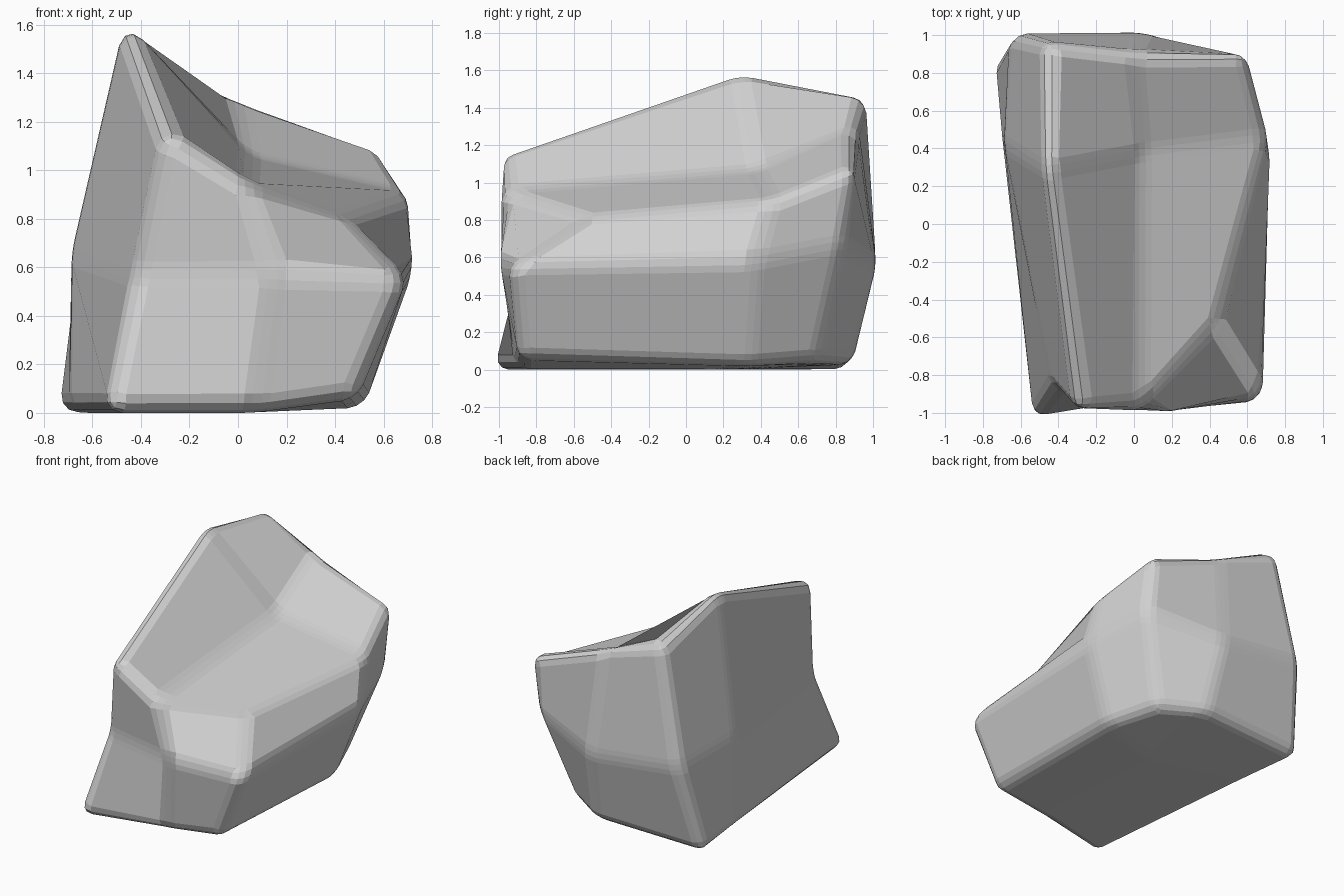
import bpy
import bmesh

cube = bpy.data.objects.get("Cube")
if cube:
    bpy.data.objects.remove(cube, do_unlink=True)

# Corner positions of the boulder: each row runs left side (-x) to right side (+x)
BOTTOM = {
    "front": [(-.55, -1.05, 0), (.07, -.9, 0), (.49, -.9, .06)],
    "middle": [(-.69, .4, 0), (0, .2, 0), (.52, .33, .02)],
    "back": [(-.75, .86, 0), (.1, .89, .03), (.38, .7, .05)],
}
WAIST = {
    "front": [(-.43, -.86, .57), (.15, -1, .57), (.7, -.94, .56)],
    "middle": [(-.69, .42, .66), (0, 0, .6), (.72, .37, .58)],
    "back": [(-.65, 1.01, .64), (.05, 1.02, .56), (.59, .84, .67)],
}
TOP = {
    "front": [(-.31, -1, 1.17), (.04, -.97, .96), (.43, -.52, .8)],
    "middle": [(-.465, .28, 1.63), (.04, .38, 1.06), (.71, .46, .91)],
    "back": [(-.48, .97, 1.47), (0, .91, 1.31), (.59, .92, 1.09)],
}
LAYERS = [BOTTOM, WAIST, TOP]
ROWS = ["front", "middle", "back"]


def make_material(name, colour):
    mat = bpy.data.materials.new(name)
    mat.use_nodes = True
    mat.diffuse_color = colour
    shader = next(n for n in mat.node_tree.nodes if n.type == "BSDF_PRINCIPLED")
    shader.inputs["Base Color"].default_value = colour
    return mat


# Boulder: a cube with each face split in four, pulled into shape
bm = bmesh.new()
bmesh.ops.create_cube(bm, size=2)
bmesh.ops.subdivide_edges(bm, edges=bm.edges[:], cuts=1, use_grid_fill=True)
for v in bm.verts:
    column, row, layer = (round(c) + 1 for c in v.co)
    v.co = LAYERS[layer][ROWS[row]][column]
bm.normal_update()

# Worn edges: chamfers of equal width all over, wider on sharp ridges
bmesh.ops.bevel(bm, geom=bm.edges[:], offset=.11, offset_type="WIDTH",
                segments=3, profile=.5, affect="EDGES", clamp_overlap=True)
bmesh.ops.recalc_face_normals(bm, faces=bm.faces[:])

mesh = bpy.data.meshes.new("boulder")
bm.to_mesh(mesh)
bm.free()
mesh.materials.append(make_material("stone grey", (.64, .64, .64, 1)))
boulder = bpy.data.objects.new("boulder", mesh)
bpy.context.scene.collection.objects.link(boulder)
